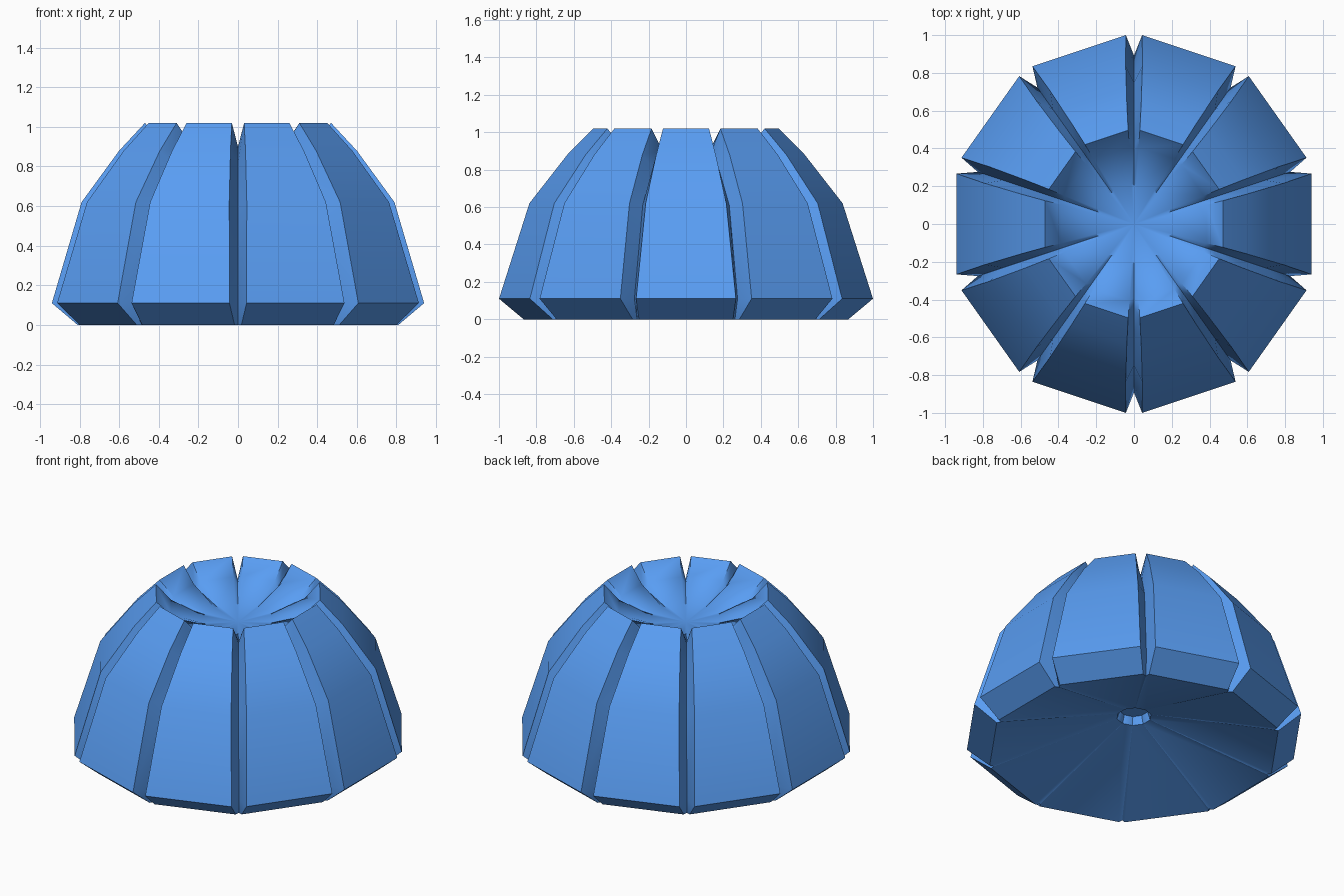
import bpy, bmesh
from math import cos, sin, pi

if "Cube" in bpy.data.objects:
    bpy.data.objects.remove(bpy.data.objects["Cube"])

N = 10
Y_STRETCH = 1.026

# Each level: panel distance, panel half width, panel z, groove radius, groove z
LEVELS = [
    (0.81, 0.245, 0.00, 0.825, 0.00),
    (0.94, 0.26, 0.11, 0.87, 0.11),
    (0.79, 0.21, 0.62, 0.73, 0.61),
    (0.60, 0.155, 0.88, 0.55, 0.81),
    (0.47, 0.12, 1.02, 0.43, 0.90),
    # shallow dish inside the top
    (0.385, 0.10, 0.93, 0.38, 0.89),
    (0.20, 0.05, 0.85, 0.20, 0.85),
]

bm = bmesh.new()


def point(radial, side, z, angle):
    x = radial * cos(angle) - side * sin(angle)
    y = radial * sin(angle) + side * cos(angle)
    return bm.verts.new((x, y * Y_STRETCH, z))


def level_ring(a, w, z, g, gz):
    ring = []
    for i in range(N):
        t = 2 * pi * i / N
        ring += [point(a, -w, z, t), point(a, w, z, t),
                 point(g, 0, gz, t + pi / N)]
    return ring


def bridge(lower, upper):
    n = len(lower)
    for i in range(n):
        j = (i + 1) % n
        bm.faces.new((lower[i], lower[j], upper[j], upper[i]))


def fan(ring, z):
    tip = bm.verts.new((0, 0, z))
    for i in range(len(ring)):
        bm.faces.new((ring[i], ring[(i + 1) % len(ring)], tip))


# Ribbed wall and top dish
rings = [level_ring(*lv) for lv in LEVELS]
for lower, upper in zip(rings, rings[1:]):
    bridge(lower, upper)
fan(rings[-1], 0.83)

# Recessed underside with a small central pit
cone = level_ring(0.095, 0.03, 0.21, 0.1, 0.21)
pit = level_ring(0.08, 0.025, 0.26, 0.085, 0.26)
bridge(rings[0], cone)
bridge(cone, pit)
fan(pit, 0.26)

bmesh.ops.recalc_face_normals(bm, faces=bm.faces)
mesh = bpy.data.meshes.new("ribbed_bowl")
bm.to_mesh(mesh)
bm.free()
bowl = bpy.data.objects.new("ribbed_bowl", mesh)
bpy.context.collection.objects.link(bowl)

# Blue surface
mat = bpy.data.materials.new("blue")
mat.diffuse_color = (0.1, 0.34, 0.9, 1)
mat.use_nodes = True
mat.node_tree.nodes["Principled BSDF"].inputs["Base Color"].default_value = mat.diffuse_color
mesh.materials.append(mat)

# Smooth panels, crisp ribs
bpy.context.view_layer.objects.active = bowl
bowl.select_set(True)
bpy.ops.object.shade_smooth_by_angle(angle=0.6)
